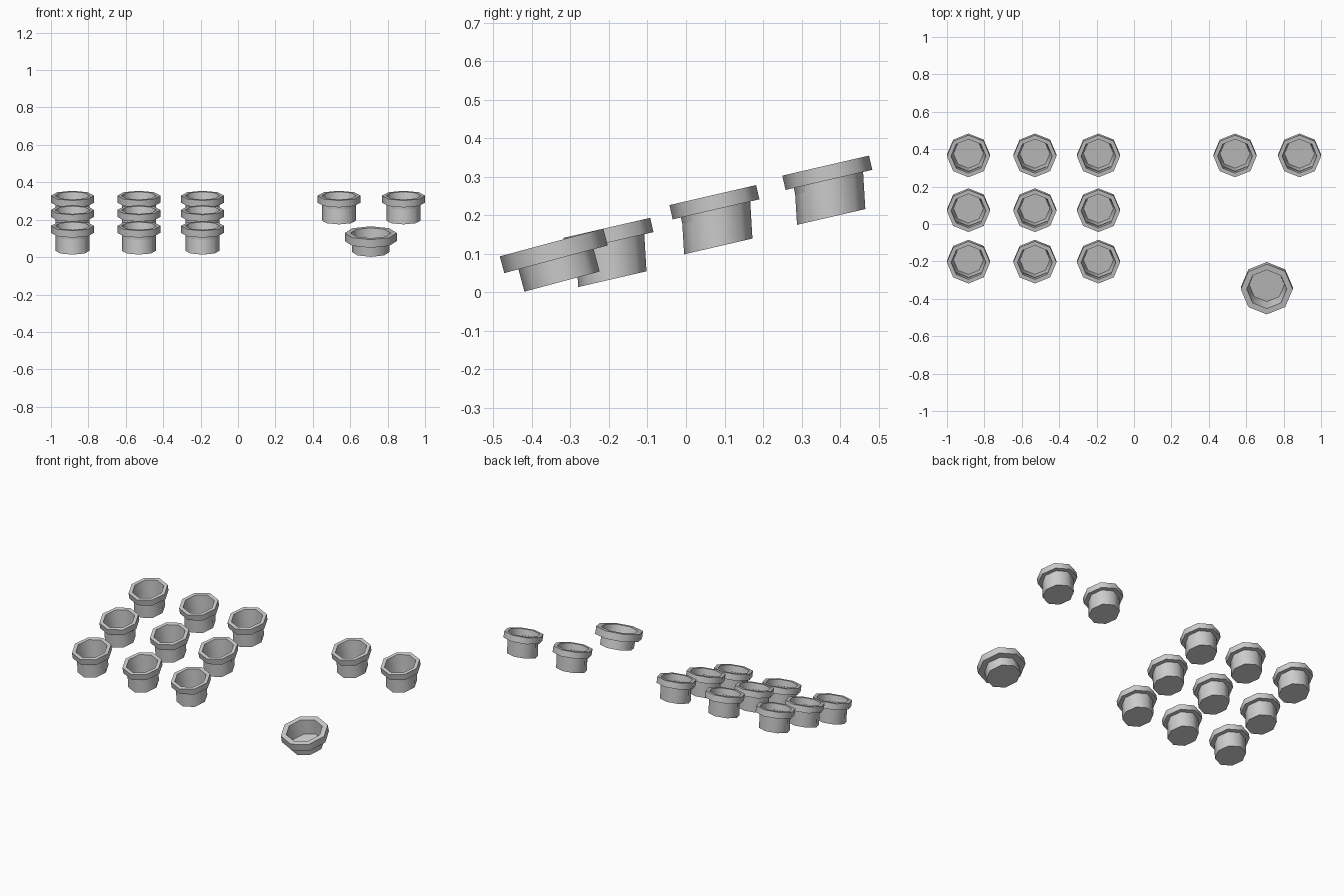
import bpy, bmesh, math
from mathutils import Matrix

if "Cube" in bpy.data.objects:
    bpy.data.objects.remove(bpy.data.objects["Cube"])

SIDES = 8


def flanged_cup(name, location, tilt, profile):
    """Octagonal cup from (radius, height, shift) rings; first ring caps the underside, last the floor."""
    bm = bmesh.new()
    rings = []
    for r, h, shift in profile:
        rings.append([bm.verts.new((r * math.cos(2 * math.pi * i / SIDES),
                                    r * math.sin(2 * math.pi * i / SIDES) + shift, h))
                      for i in range(SIDES)])
    for a, b in zip(rings, rings[1:]):
        for i in range(SIDES):
            j = (i + 1) % SIDES
            bm.faces.new((a[i], a[j], b[j], b[i]))
    bm.faces.new(rings[0][::-1])
    bm.faces.new(rings[-1])
    bm.transform(Matrix.Rotation(math.radians(tilt), 4, 'X'))
    bmesh.ops.recalc_face_normals(bm, faces=bm.faces)
    mesh = bpy.data.meshes.new(name)
    bm.to_mesh(mesh)
    bm.free()
    obj = bpy.data.objects.new(name, mesh)
    obj.location = location
    bpy.context.collection.objects.link(obj)
    bpy.ops.object.select_all(action='DESELECT')
    obj.select_set(True)
    bpy.context.view_layer.objects.active = obj
    bpy.ops.object.shade_smooth_by_angle(angle=math.radians(50))
    return obj


# Profiles: body, flange, rim, hollow inside (origin at the rim centre)
small = [(0.091, -0.133, -0.016), (0.091, -0.038, 0), (0.1155, -0.038, 0),
         (0.1155, 0, 0), (0.093, 0, 0), (0.080, -0.125, -0.015)]
large = [(0.101, -0.105, 0), (0.101, -0.045, 0), (0.139, -0.045, 0),
         (0.139, 0, 0), (0.107, 0, 0), (0.094, -0.095, 0)]

# Three stepped rows of cups on the left
rows = [(-0.2055, 0.167), (0.0695, 0.252), (0.3625, 0.3285)]
for r, (y, z) in enumerate(rows):
    for c, x in enumerate((-0.885, -0.53, -0.19)):
        flanged_cup(f"left_cup_row{r + 1}_{c + 1}", (x, y, z), 13, small)

# Pair of cups at the back right
for c, x in enumerate((0.54, 0.885)):
    flanged_cup(f"right_cup_{c + 1}", (x, *rows[2]), 13, small)

# Larger shallow cup at the front right
flanged_cup("large_cup", (0.71, -0.349, 0.129), 15, large)
